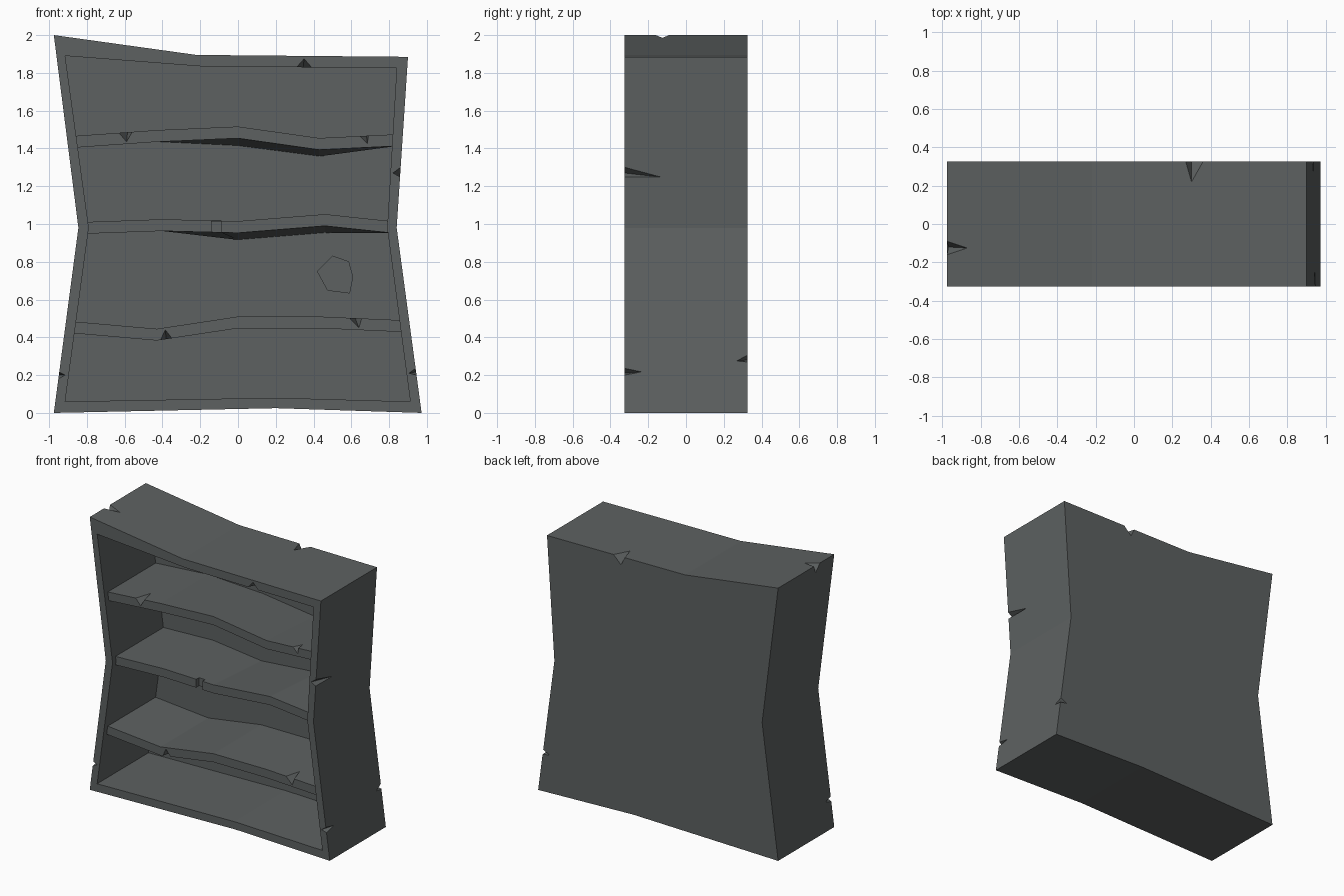
import bpy
import bmesh
from mathutils import Vector

cube = bpy.data.objects.get("Cube")
if cube:
    bpy.data.objects.remove(cube, do_unlink=True)

stone = bpy.data.materials.new("dark grey")
stone.use_nodes = True
GREY = (0.11, 0.12, 0.12, 1)
stone.diffuse_color = GREY
bsdf = stone.node_tree.nodes["Principled BSDF"]
bsdf.inputs["Base Color"].default_value = GREY
bsdf.inputs["Roughness"].default_value = 0.9

FRONT, BACK = -0.325, 0.325      # cabinet depth
WALL = 0.27                      # inside face of the back panel
LIP = -0.285                     # front edge of the shelves


def finish(bm, name):
    bmesh.ops.recalc_face_normals(bm, faces=bm.faces)
    mesh = bpy.data.meshes.new(name)
    bm.to_mesh(mesh)
    bm.free()
    mesh.materials.append(stone)
    obj = bpy.data.objects.new(name, mesh)
    bpy.context.collection.objects.link(obj)
    return obj


def ring(bm, outline, y):
    return [bm.verts.new((x, y, z)) for x, z in outline]


def bridge(bm, a, b):
    n = len(a)
    for i in range(n):
        j = (i + 1) % n
        bm.faces.new((a[i], a[j], b[j], b[i]))


def hull(points, name):
    bm = bmesh.new()
    verts = [bm.verts.new(p) for p in points]
    bmesh.ops.convex_hull(bm, input=verts)
    return finish(bm, name)


def chip(lip1, lip2, tip_a, tip_b):
    """Wedge that opens along an edge and runs out at a tip on each side."""
    l1, l2, a, b = map(Vector, (lip1, lip2, tip_a, tip_b))
    mid = (a + b) / 2
    out = [mid + (l - mid) * 1.4 for l in (l1, l2)]
    return hull(out + [a + (a - b) * 0.15, b + (b - a) * 0.15], "chip_cutter")


def cut(obj, cutters):
    for cutter in cutters:
        cutter.hide_render = True
        mod = obj.modifiers.new("cut", 'BOOLEAN')
        mod.operation = 'DIFFERENCE'
        mod.solver = 'EXACT'
        mod.object = cutter
        bpy.context.view_layer.objects.active = obj
        bpy.ops.object.modifier_apply(modifier=mod.name)
        bpy.data.objects.remove(cutter, do_unlink=True)


def shelf(name, top, sag):
    """Bent plank lofted through upright sections; sag lowers its rear edge."""
    thick = 0.062
    rear = WALL + 0.02
    bm = bmesh.new()
    sections = []
    for (x, z), drop in zip(top, sag):
        corners = [(LIP, z), (rear, z - drop),
                   (rear, z - drop - thick), (LIP, z - thick)]
        sections.append([bm.verts.new((x, y, height)) for y, height in corners])
    for a, b in zip(sections, sections[1:]):
        bridge(bm, a, b)
    bm.faces.new(sections[0])
    bm.faces.new(sections[-1])
    return finish(bm, name)


# Cabinet: crooked outer shell with a recessed interior
outer = [(-0.975, 2.0), (-0.22, 1.895), (0.9, 1.885), (0.84, 0.98),
         (0.972, 0), (0.2, 0.025), (-0.975, 0), (-0.845, 0.98)]
inner = [(-0.915, 1.89), (-0.2, 1.835), (0.84, 1.825), (0.79, 0.98),
         (0.912, 0.06), (0.2, 0.08), (-0.915, 0.06), (-0.79, 0.98)]
bm = bmesh.new()
rear_out, front_out = ring(bm, outer, BACK), ring(bm, outer, FRONT)
front_in, rear_in = ring(bm, inner, FRONT), ring(bm, inner, WALL)
bridge(bm, rear_out, front_out)
bridge(bm, front_out, front_in)
bridge(bm, front_in, rear_in)
bm.faces.new(rear_out)
bm.faces.new(rear_in)
cabinet = finish(bm, "cabinet")

# Chips along the cabinet edges and a shallow dent in the back panel
dent = [(0.42, 0.75), (0.5, 0.83), (0.585, 0.8),
        (0.607, 0.72), (0.59, 0.635), (0.475, 0.65)]
cut(cabinet, [
    chip((0.31, FRONT, 1.83), (0.39, FRONT, 1.829),
         (0.35, FRONT, 1.875), (0.345, -0.24, 1.83)),
    chip((0.861, FRONT, 1.3), (0.858, FRONT, 1.25),
         (0.82, FRONT, 1.27), (0.858, -0.13, 1.248)),
    chip((0.944, FRONT, 0.2), (0.939, FRONT, 0.235),
         (0.905, FRONT, 0.21), (0.941, -0.24, 0.217)),
    chip((-0.946, FRONT, 0.215), (-0.951, FRONT, 0.18),
         (-0.915, FRONT, 0.2), (-0.949, -0.26, 0.2)),
    chip((0.934, BACK, 0.27), (0.93, BACK, 0.305),
         (0.88, BACK, 0.28), (0.933, 0.27, 0.275)),
    chip((-0.975, -0.09, 2), (-0.975, -0.16, 2),
         (-0.967, -0.12, 1.94), (-0.87, -0.125, 1.985)),
    chip((0.27, BACK, 1.89), (0.36, BACK, 1.89),
         (0.3, BACK, 1.83), (0.3, 0.22, 1.89)),
    hull([(x, y, z) for x, z in dent for y in (0.2, 0.285)], "dent_cutter"),
])

# Shelves, each with its own bends and chips
upper = shelf("upper_shelf",
              [(-0.88, 1.465), (-0.43, 1.497), (0, 1.516), (0.43, 1.455), (0.84, 1.475)],
              [0, 0, 0.04, 0.035, 0])
cut(upper, [
    chip((-0.63, LIP, 1.483), (-0.56, LIP, 1.488),
         (-0.59, LIP, 1.435), (-0.585, -0.17, 1.486)),
    chip((0.645, LIP, 1.466), (0.69, LIP, 1.468),
         (0.685, LIP, 1.425), (0.68, -0.22, 1.467)),
])

middle = shelf("middle_shelf",
               [(-0.82, 1.01), (-0.4, 1.025), (0, 1.015), (0.46, 1.052), (0.81, 1.015)],
               [0, 0, 0.037, 0.037, 0])
cut(middle, [hull([(x, y, z) for x in (-0.14, -0.09)
                   for y in (-0.4, -0.25) for z in (0.9, 1.1)], "groove_cutter")])

lower = shelf("lower_shelf",
              [(-0.885, 0.485), (-0.43, 0.445), (0, 0.51), (0.43, 0.51), (0.88, 0.49)],
              [0] * 5)
cut(lower, [
    chip((-0.41, LIP, 0.386), (-0.35, LIP, 0.395),
         (-0.385, LIP, 0.44), (-0.38, -0.2, 0.39)),
    chip((0.59, LIP, 0.503), (0.655, LIP, 0.5),
         (0.64, LIP, 0.45), (0.62, -0.17, 0.502)),
])
